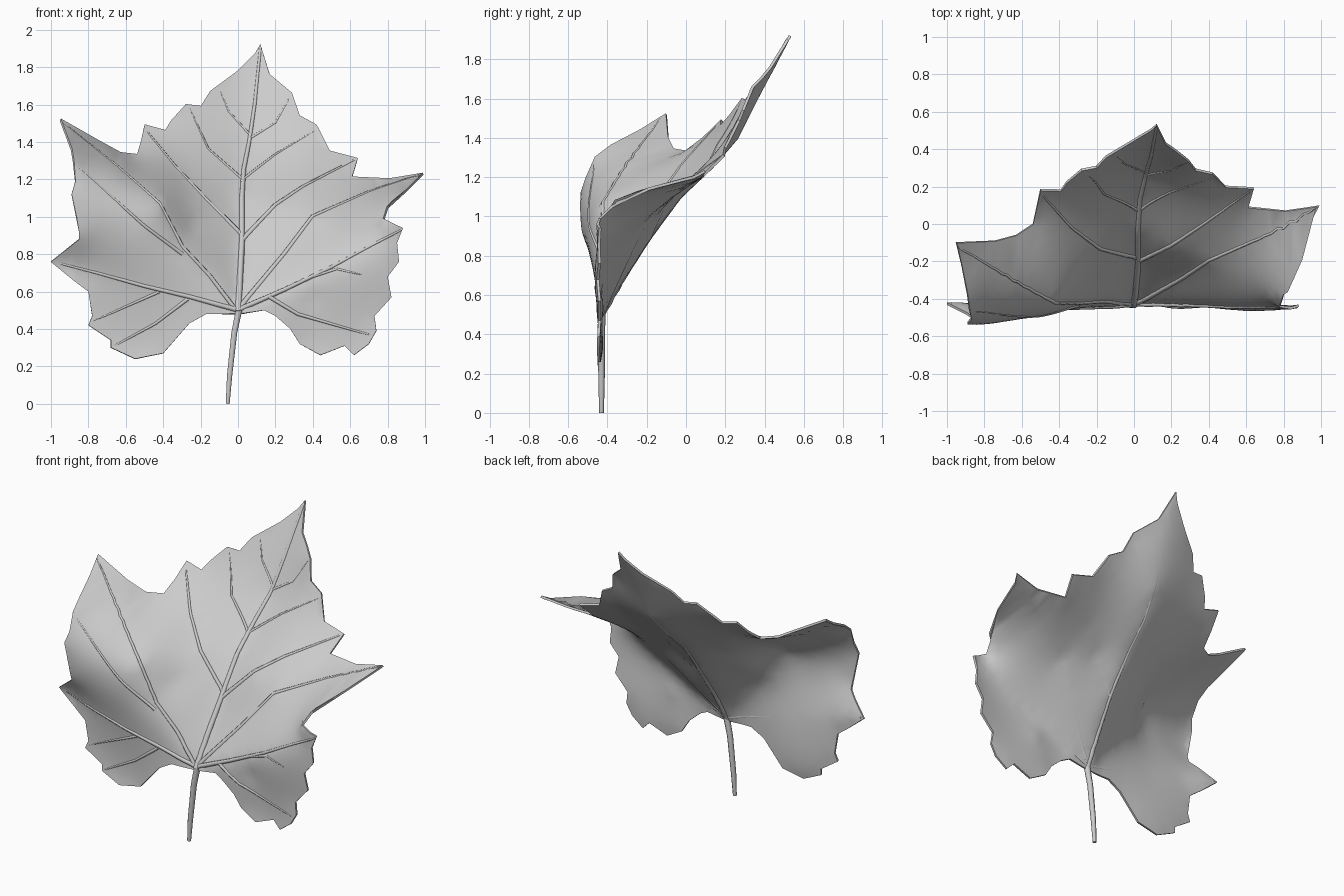
import bpy
import bmesh
import math
from mathutils import Vector
from mathutils.geometry import delaunay_2d_cdt

cube = bpy.data.objects.get("Cube")
if cube:
    bpy.data.objects.remove(cube, do_unlink=True)

leaf_grey = bpy.data.materials.new("leaf grey")
leaf_grey.use_nodes = True
colour = (0.6, 0.6, 0.6, 1)
leaf_grey.diffuse_color = colour
leaf_grey.node_tree.nodes["Principled BSDF"].inputs["Base Color"].default_value = colour

# Toothed margin as (x, z): right half of the leaf, from the stem up to the tip
right_margin = [
    (-.03, .48), (-.17, .48), (-.26, .43), (-.4, .27), (-.55, .24), (-.68, .3),
    (-.68, .34), (-.8, .42), (-.78, .47), (-.8, .6), (-.88, .66), (-1, .76),
    (-.85, .88), (-.85, .92), (-.89, 1.12), (-.87, 1.19), (-.88, 1.3), (-.89, 1.36),
    (-.95, 1.52), (-.74, 1.4), (-.63, 1.34), (-.54, 1.33), (-.52, 1.4), (-.5, 1.49),
    (-.39, 1.46), (-.36, 1.51), (-.28, 1.6), (-.2, 1.59), (-.15, 1.67), (0, 1.78),
    (.09, 1.87)]
# Left half, from the tip down to the stem
left_margin = [
    (.12, 1.92), (.17, 1.76), (.23, 1.71), (.29, 1.66), (.33, 1.54), (.42, 1.49),
    (.49, 1.35), (.64, 1.31), (.61, 1.21), (.81, 1.2), (.99, 1.23), (.9, 1.14),
    (.8, 1.05), (.78, .99), (.88, .94), (.85, .86), (.86, .76), (.8, .68),
    (.82, .57), (.73, .47), (.74, .39), (.7, .32), (.62, .26), (.57, .31),
    (.44, .26), (.33, .32), (.28, .4), (.2, .47), (.14, .5), (.01, .48)]
margin = right_margin + left_margin

# Main veins, along which the blade is creased: base thickness, (x, z, y) path
main_veins = {
    "middle_vein": (.02, [
        (0, .49, -.43), (.01, .7, -.31), (.02, .87, -.2), (.02, 1.1, -.03),
        (.03, 1.25, .13), (.06, 1.4, .26), (.09, 1.6, .36), (.12, 1.9, .52)]),
    "right_fold_vein": (.015, [
        (0, .5, -.43), (-.25, .57, -.44), (-.5, .63, -.45), (-.75, .7, -.45),
        (-.98, .76, -.42)]),
    "right_tip_vein": (.013, [
        (-.02, .51, -.43), (-.15, .68, -.41), (-.3, .84, -.42), (-.42, 1.07, -.42),
        (-.65, 1.27, -.3), (-.94, 1.5, -.12)]),
    "right_shoulder_vein": (.013, [
        (.02, .9, -.18), (-.18, 1.1, -.13), (-.34, 1.27, -.01), (-.5, 1.47, .17)]),
    "left_shoulder_vein": (.014, [
        (.02, .87, -.2), (.2, 1.06, -.11), (.35, 1.16, -.01), (.62, 1.3, .18)]),
    "left_tip_vein": (.015, [
        (0, .5, -.43), (.25, .8, -.29), (.4, 1, -.19), (.7, 1.13, -.06),
        (.97, 1.22, .09)]),
    "left_fold_vein": (.015, [
        (0, .5, -.43), (.25, .61, -.43), (.5, .73, -.44), (.87, .93, -.44)]),
}

# Other places where the depth of the blade is set, as (x, z, y)
right_folds = [
    (-.17, .48, -.44), (-.4, .27, -.44), (-.55, .25, -.44), (-.68, .3, -.44),
    (-.8, .43, -.44), (-.8, .6, -.44), (-.85, .9, -.52), (-.89, 1.12, -.53),
    (-.88, 1.3, -.46), (-.89, 1.36, -.38), (-.92, 1.43, -.25), (-.6, .95, -.5),
    (-.75, 1.05, -.52), (-.85, 1.46, -.1), (-.74, 1.4, -.09), (-.63, 1.34, -.06),
    (-.54, 1.33, 0), (-.39, 1.46, .18), (-.25, .95, -.3), (-.28, 1.6, .29),
    (-.15, 1.67, .36)]
left_folds = [
    (.17, 1.76, .43), (.3, 1.65, .33), (.42, 1.49, .27), (.49, 1.35, .2),
    (.61, 1.21, .09), (.81, 1.2, .07), (.9, 1.14, -.19), (.85, 1.09, -.41),
    (.78, .99, -.44), (.5, .9, -.31), (.86, .76, -.44), (.82, .57, -.44),
    (.73, .47, -.44), (.62, .27, -.44), (.44, .26, -.44), (.33, .32, -.43),
    (.4, .56, -.43), (.14, .5, -.43)]

# Side veins as a base thickness and an (x, z) path
side_veins = {
    "left_lower_vein": (.012, [(.17, .57), (.32, .48), (.7, .37)]),
    "left_side_vein": (.009, [(.4, .68), (.53, .72), (.66, .69)]),
    "right_side_vein": (.011, [(-.3, .8), (-.5, .95), (-.85, 1.26)]),
    "right_lower_vein": (.011, [(-.27, .56), (-.44, .43), (-.66, .31)]),
    "right_middle_vein": (.009, [(-.42, .6), (-.6, .52), (-.78, .44)]),
    "upper_right_vein": (.009, [(.02, 1.2), (-.16, 1.36), (-.26, 1.58)]),
    "upper_left_vein": (.009, [(.03, 1.2), (.2, 1.33), (.41, 1.46)]),
    "top_left_vein": (.009, [(.07, 1.42), (.2, 1.5), (.28, 1.64)]),
    "top_right_vein": (.008, [(.06, 1.44), (-.05, 1.56), (-.1, 1.68)]),
}


def resample(path, spacing):
    points = []
    for a, b in zip(path, path[1:]):
        a, b = Vector(a), Vector(b)
        count = max(1, round((b - a).length / spacing))
        points += [a.lerp(b, i / count) for i in range(count)]
    return points + [Vector(path[-1])]


def add_spaced(kept, candidates, gap):
    for point in candidates:
        if all((point.xy - other.xy).length > gap for other in kept):
            kept.append(point)


def solve(matrix, values):
    """Gaussian elimination with pivoting."""
    size = len(values)
    rows = [row + [value] for row, value in zip(matrix, values)]
    for i in range(size):
        pivot = max(range(i, size), key=lambda r: abs(rows[r][i]))
        rows[i], rows[pivot] = rows[pivot], rows[i]
        for r in range(i + 1, size):
            factor = rows[r][i] / rows[i][i]
            rows[r] = [a - factor * b for a, b in zip(rows[r], rows[i])]
    result = [0] * size
    for i in reversed(range(size)):
        known = sum(rows[i][k] * result[k] for k in range(i + 1, size))
        result[i] = (rows[i][size] - known) / rows[i][i]
    return result


def basis(x, z):
    return [math.hypot(x - px, z - pz) for px, pz, _ in folds] + [1, x, z]


# Blend the fold depths into one continuous blade surface
folds = [Vector(p) for p in right_folds + left_folds]
for _, path in main_veins.values():
    add_spaced(folds, resample(path, .08), .035)
system = [basis(x, z) for x, z, _ in folds]
system += [list(row) + [0] * 3 for row in zip(*[(1, x, z) for x, z, _ in folds])]
weights = solve(system, [p.z for p in folds] + [0] * 3)


def on_blade(x, z):
    depth = sum(w * b for w, b in zip(weights, basis(x, z)))
    return Vector((x, depth, z))


def front_normal(x, z):
    reach = .02
    across = on_blade(x + reach, z) - on_blade(x - reach, z)
    upward = on_blade(x, z + reach) - on_blade(x, z - reach)
    return across.cross(upward).normalized()


def add_tube(name, points, radii, depth):
    curve = bpy.data.curves.new(name, "CURVE")
    curve.dimensions = "3D"
    curve.bevel_depth = depth
    curve.bevel_resolution = 1
    curve.use_fill_caps = True
    curve.materials.append(leaf_grey)
    spline = curve.splines.new("POLY")
    spline.points.add(len(points) - 1)
    for target, point, radius in zip(spline.points, points, radii):
        target.co = (*point, 1)
        target.radius = radius
    bpy.context.collection.objects.link(bpy.data.objects.new(name, curve))


# Blade: margin filled with vein points and a triangulated lattice
step = .04
flat = [Vector(p) for p in margin]
veins = main_veins | side_veins
for _, path in veins.values():
    add_spaced(flat, [p.xy for p in resample(path, step)], step * .55)
lattice = [Vector(((column + row % 2 / 2) * step, row * step))
           for row in range(50) for column in range(-25, 26)]
add_spaced(flat, lattice, step * .55)
verts, _, faces, *_ = delaunay_2d_cdt(flat, [], [list(range(len(margin)))], 1, 1e-5)
bm = bmesh.new()
corners = [bm.verts.new(on_blade(*v)) for v in verts]
for face in faces:
    bm.faces.new([corners[i] for i in face])
bmesh.ops.delete(bm, geom=[v for v in bm.verts if not v.link_faces], context="VERTS")
bm.normal_update()
if sum(f.normal.y for f in bm.faces) > 0:
    bmesh.ops.reverse_faces(bm, faces=bm.faces[:])
mesh = bpy.data.meshes.new("leaf_blade")
bm.to_mesh(mesh)
bm.free()
mesh.materials.append(leaf_grey)
blade = bpy.data.objects.new("leaf_blade", mesh)
bpy.context.collection.objects.link(blade)
bpy.ops.object.select_all(action="DESELECT")
blade.select_set(True)
bpy.context.view_layer.objects.active = blade
thicken = blade.modifiers.new("thickness", "SOLIDIFY")
thicken.thickness = .014
thicken.offset = 0
bpy.ops.object.modifier_apply(modifier=thicken.name)
bpy.ops.object.shade_smooth_by_angle(angle=math.radians(35))

# Veins: tapered ribs half sunk in the front of the blade
for name, (width, path) in veins.items():
    route = [p.xy for p in resample(path, step)]
    points = [on_blade(*p) + front_normal(*p) * .004 for p in route]
    radii = [1 - .6 * i / len(route) for i in range(len(route))]
    add_tube(name, points, radii, width)

# Stem
stem = [(.005, -.43, .5), (-.02, -.43, .38), (-.045, -.43, .15), (-.055, -.43, 0)]
add_tube("stem", stem, [1.1, 1, .9, .65], .018)
